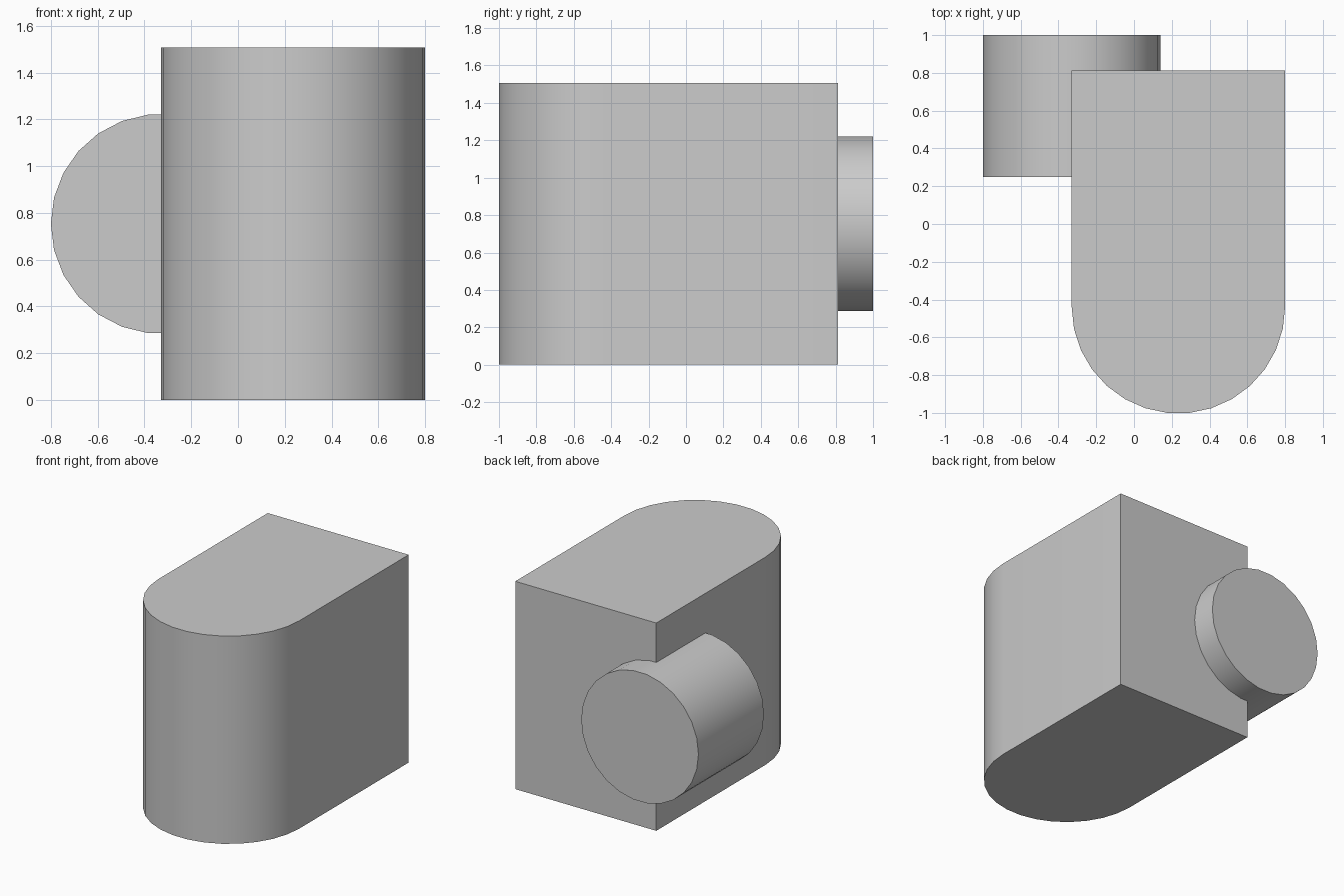
import bpy, bmesh, math

cube = bpy.data.objects.get("Cube")
if cube:
    bpy.data.objects.remove(cube, do_unlink=True)

# Single plain grey finish
grey = bpy.data.materials.new("plain_grey")
grey.use_nodes = True
colour = (0.6, 0.6, 0.6, 1)
grey.diffuse_color = colour
grey.node_tree.nodes["Principled BSDF"].inputs["Base Color"].default_value = colour


def extrude_profile(name, points, offset):
    """Close a planar profile and extrude it into a solid."""
    bm = bmesh.new()
    face = bm.faces.new([bm.verts.new(p) for p in points])
    result = bmesh.ops.extrude_face_region(bm, geom=[face], use_keep_orig=True)
    moved = [v for v in result["geom"] if isinstance(v, bmesh.types.BMVert)]
    bmesh.ops.translate(bm, verts=moved, vec=offset)
    bmesh.ops.recalc_face_normals(bm, faces=bm.faces)
    mesh = bpy.data.meshes.new(name)
    bm.to_mesh(mesh)
    bm.free()
    obj = bpy.data.objects.new(name, mesh)
    bpy.context.collection.objects.link(obj)
    mesh.materials.append(grey)
    bpy.ops.object.select_all(action="DESELECT")
    obj.select_set(True)
    bpy.context.view_layer.objects.active = obj
    bpy.ops.object.shade_smooth_by_angle(angle=math.radians(30))
    return obj


def arc(cx, cy, radius, start, sweep, steps):
    return [(cx + radius * math.cos(start + sweep * i / steps),
             cy + radius * math.sin(start + sweep * i / steps))
            for i in range(steps + 1)]


# Upright body: square back, half-round front
height, radius, back = 1.506, 0.565, 0.812
centre_x, centre_y = 0.235, -0.438
outline = arc(centre_x, centre_y, radius, math.pi, math.pi, 15)
outline += [(centre_x + radius, back), (centre_x - radius, back)]
extrude_profile("body", [(x, y, 0) for x, y in outline], (0, 0, height))

# Horizontal cylinder set into the back right corner
ring = arc(-0.33, height / 2, 0.47, 0, math.tau, 26)[:-1]
extrude_profile("side_cylinder", [(x, 0.25, z) for x, z in ring], (0, 0.75, 0))
